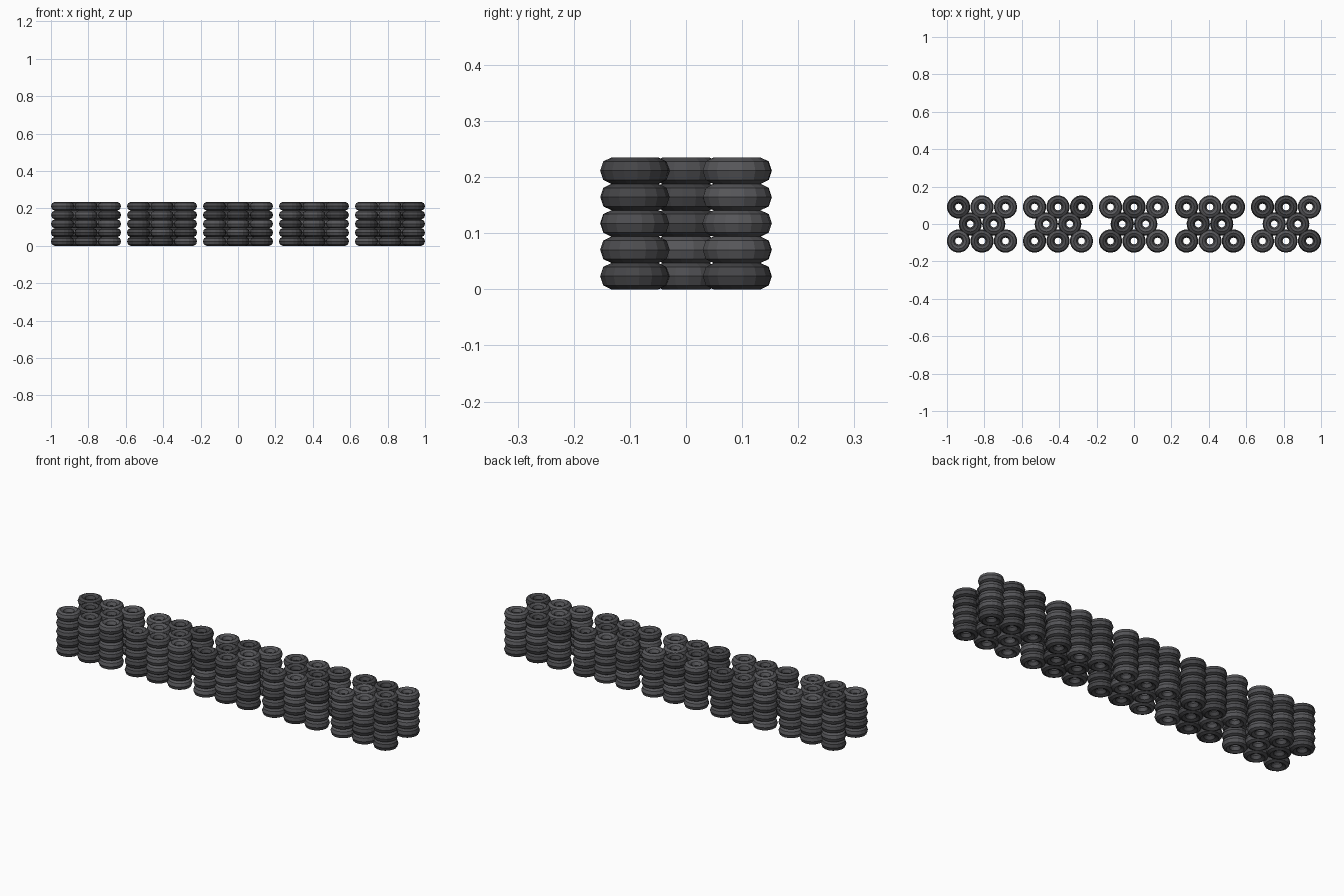
import bpy, bmesh, math, random

if "Cube" in bpy.data.objects:
    bpy.data.objects.remove(bpy.data.objects["Cube"])
random.seed(4)

SEGS = 16
PITCH = 0.047
# tyre cross-section (radius, height from mid-plane)
PROFILE = [(0.062, 0), (0.0565, 0.0165), (0.042, 0.0235), (0.027, 0.0165),
           (0.018, 0), (0.027, -0.0165), (0.042, -0.0235), (0.0565, -0.0165)]

mats = []
for i, c in enumerate((0.075, 0.095, 0.06)):
    m = bpy.data.materials.new("rubber_%d" % i)
    m.diffuse_color = (c, c, c * 1.08, 1)
    m.use_nodes = True
    m.node_tree.nodes["Principled BSDF"].inputs["Base Color"].default_value = m.diffuse_color
    mats.append(m)


def tyre_mesh(name, mat):
    bm = bmesh.new()
    rings = []
    for s in range(SEGS):
        a = 2 * math.pi * s / SEGS
        rings.append([bm.verts.new((r * math.cos(a), r * math.sin(a), z)) for r, z in PROFILE])
    n = len(PROFILE)
    for s in range(SEGS):
        p, q = rings[s], rings[(s + 1) % SEGS]
        for k in range(n):
            bm.faces.new((p[k], q[k], q[(k + 1) % n], p[(k + 1) % n]))
    bmesh.ops.recalc_face_normals(bm, faces=bm.faces)
    me = bpy.data.meshes.new(name)
    bm.to_mesh(me)
    bm.free()
    me.materials.append(mat)
    return me


meshes = [tyre_mesh("tyre", m) for m in mats]

# stack positions inside one barrier block: two rows of three, two nested between
STACKS = [(dx * 0.1255, sy * 0.091) for sy in (-1, 1) for dx in (-1, 0, 1)]
STACKS += [(-0.0628, 0), (0.0628, 0)]

# five blocks, five tyres high
for block in range(5):
    cx = (block - 2) * 0.4063
    for x, y in STACKS:
        for level in range(5):
            ob = bpy.data.objects.new("tyre", random.choice(meshes))
            ob.location = (cx + x, y, 0.0235 + PITCH * level)
            ob.rotation_euler.z = random.uniform(0, math.tau)
            bpy.context.collection.objects.link(ob)
